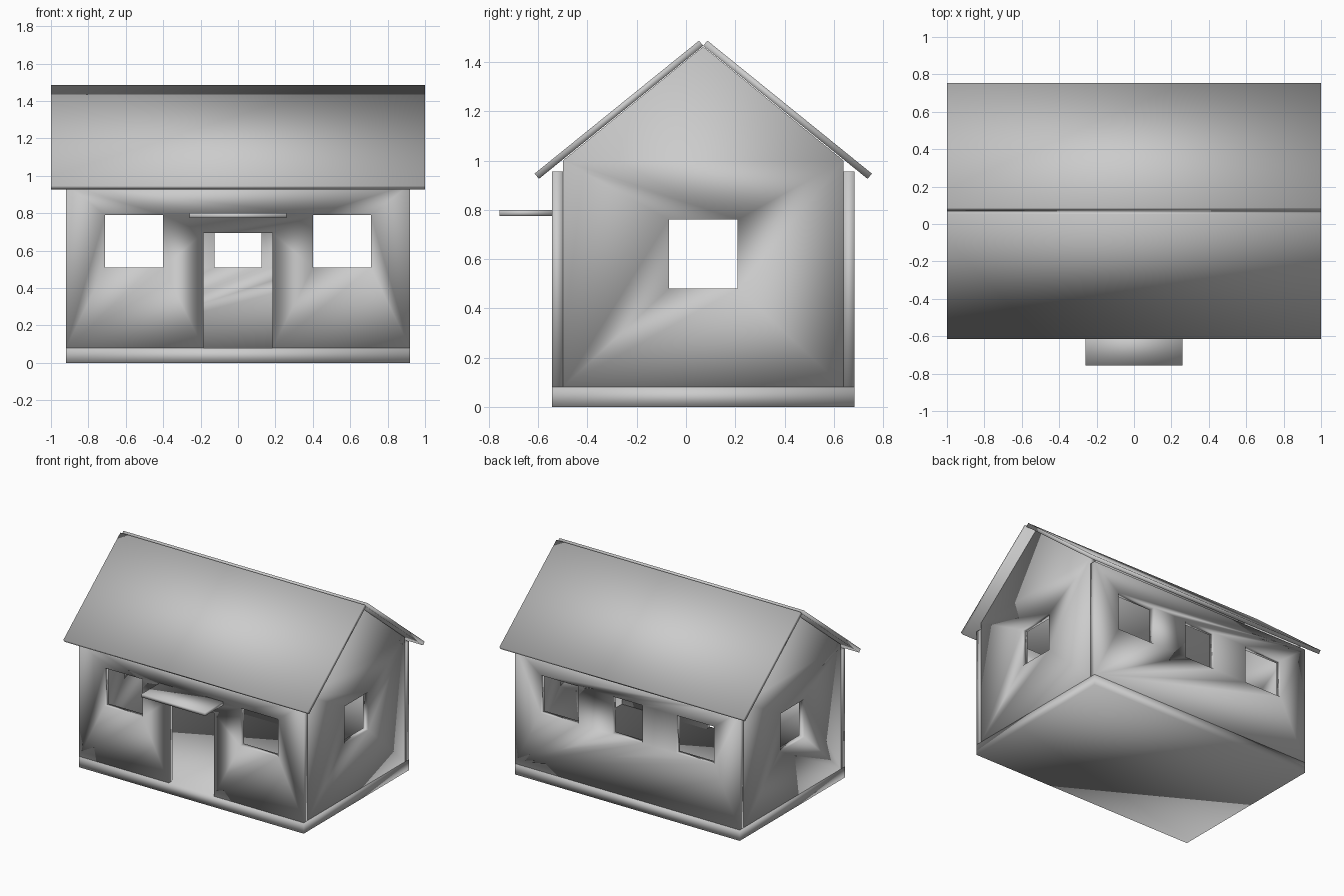
import bpy
import bmesh
from mathutils import Vector

default = bpy.data.objects.get("Cube")
if default:
    bpy.data.objects.remove(default, do_unlink=True)

grey = bpy.data.materials.new("plain grey")
grey.use_nodes = True
grey.diffuse_color = (0.6, 0.6, 0.6, 1)
grey.node_tree.nodes["Principled BSDF"].inputs["Base Color"].default_value = (0.6, 0.6, 0.6, 1)

HALF_X = 0.92          # half length of the house
FRONT, BACK = -0.545, 0.685
WALL = 0.045           # wall thickness
FLOOR, EAVE = 0.08, 0.955
RIDGE_Y = (FRONT + BACK) / 2


def prism(name, profile, x0, x1):
    """Extrude a (y, z) profile along x into a softly shaded solid."""
    bm = bmesh.new()
    face = bm.faces.new([bm.verts.new((x0, y, z)) for y, z in profile])
    side = bmesh.ops.extrude_face_region(bm, geom=[face])["geom"]
    moved = [g for g in side if isinstance(g, bmesh.types.BMVert)]
    bmesh.ops.translate(bm, verts=moved, vec=Vector((x1 - x0, 0, 0)))
    bmesh.ops.recalc_face_normals(bm, faces=bm.faces)
    for f in bm.faces:
        f.smooth = True
    mesh = bpy.data.meshes.new(name)
    bm.to_mesh(mesh)
    bm.free()
    mesh.materials.append(grey)
    obj = bpy.data.objects.new(name, mesh)
    bpy.context.collection.objects.link(obj)
    return obj


def box(name, x, y, z):
    corners = [(y[0], z[0]), (y[1], z[0]), (y[1], z[1]), (y[0], z[1])]
    return prism(name, corners, *x)


def cut(wall, x, y, z):
    """Cut a rectangular opening through a wall."""
    cutter = box("opening_cutter", x, y, z)
    cutter.hide_render = True
    mod = wall.modifiers.new("opening", "BOOLEAN")
    mod.operation = "DIFFERENCE"
    mod.solver = "EXACT"
    mod.object = cutter
    bpy.context.view_layer.objects.active = wall
    bpy.ops.object.modifier_apply(modifier=mod.name)
    bpy.data.objects.remove(cutter, do_unlink=True)


# Floor slab
box("floor_slab", (-HALF_X, HALF_X), (FRONT, BACK), (0, FLOOR))

# Long walls with paired windows
front_wall = box("front_wall", (-HALF_X, HALF_X), (FRONT, FRONT + WALL), (FLOOR, EAVE))
back_wall = box("back_wall", (-HALF_X, HALF_X), (BACK - WALL, BACK), (FLOOR, EAVE))
for wall, y in ((front_wall, FRONT), (back_wall, BACK)):
    for x in ((-0.71, -0.4), (0.4, 0.71)):
        cut(wall, x, (y - 0.1, y + 0.1), (0.51, 0.79))

# Doorway in front, small middle window behind
cut(front_wall, (-0.185, 0.185), (FRONT - 0.1, FRONT + 0.1), (FLOOR - 0.05, 0.695))
cut(back_wall, (-0.125, 0.125), (BACK - 0.1, BACK + 0.1), (0.51, 0.79))

# Gable walls with one window each
gable = [(FRONT + WALL, FLOOR), (BACK - WALL, FLOOR), (BACK - WALL, 1.0),
         (RIDGE_Y, 1.463), (FRONT + WALL, 1.0)]
for name, s in (("left_gable_wall", 1), ("right_gable_wall", -1)):
    x0, x1 = sorted((s * HALF_X, s * (HALF_X - WALL)))
    wall = prism(name, gable, x0, x1)
    cut(wall, (x0 - 0.1, x1 + 0.1), (-0.07, 0.21), (0.48, 0.76))

# Roof slopes, mirrored about the ridge; each profile is (distance, height)
slope = [(0.0, 1.466), (0.017, 1.487), (0.685, 0.947), (0.667, 0.926)]
for name, s in (("front_roof", -1), ("back_roof", 1)):
    prism(name, [(RIDGE_Y + s * d, z) for d, z in slope], -1, 1)

# Awning over the door
box("door_awning", (-0.26, 0.26), (-0.757, FRONT), (0.775, 0.8))
